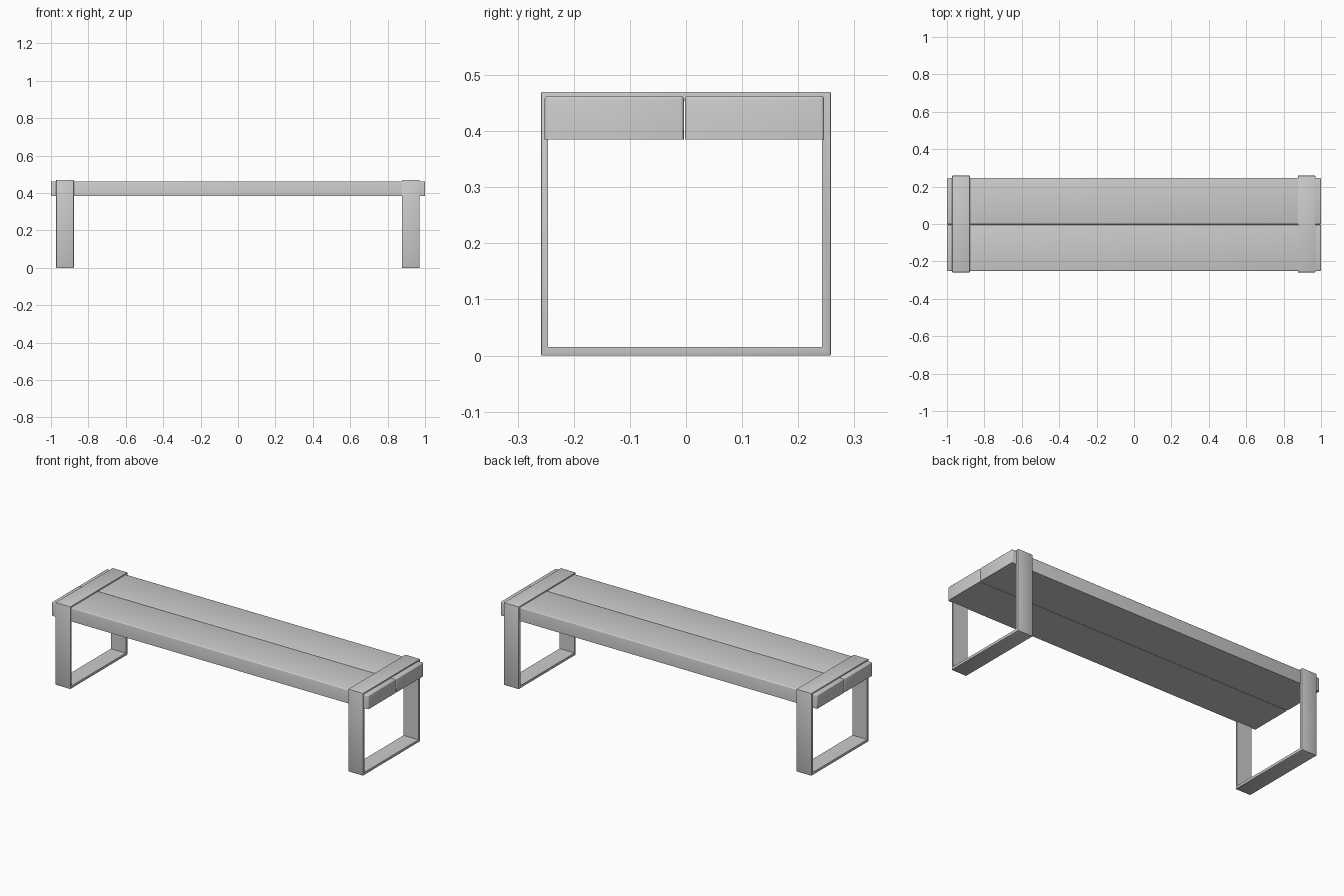
import bpy, bmesh

if "Cube" in bpy.data.objects:
    bpy.data.objects.remove(bpy.data.objects["Cube"])


def finish(bm, name):
    bmesh.ops.recalc_face_normals(bm, faces=bm.faces[:])
    me = bpy.data.meshes.new(name)
    bm.to_mesh(me)
    bm.free()
    ob = bpy.data.objects.new(name, me)
    bpy.context.collection.objects.link(ob)
    bpy.context.view_layer.objects.active = ob
    ob.select_set(True)
    bpy.ops.object.shade_smooth_by_angle()
    ob.select_set(False)
    return ob


def plank(name, y0, y1, z0=0.385, z1=0.463):
    bm = bmesh.new()
    bmesh.ops.create_cube(bm, size=1)
    for v in bm.verts:
        v.co.x *= 2
        v.co.y = y0 if v.co.y < 0 else y1
        v.co.z = z0 if v.co.z < 0 else z1
    # round every edge except the flat underside
    edges = [e for e in bm.edges if max(v.co.z for v in e.verts) > z0 + 0.01]
    bmesh.ops.bevel(bm, geom=edges, offset=0.006, segments=3, profile=0.5, affect='EDGES')
    return finish(bm, name)


def loop_leg(name, x0, x1):
    # closed rectangular strap: outer and inner loops joined at both sides
    outer = [(-0.258, 0), (0.258, 0), (0.258, 0.47), (-0.258, 0.47)]
    inner = [(-0.246, 0.015), (0.242, 0.015), (0.242, 0.455), (-0.246, 0.455)]
    bm = bmesh.new()
    rings = [[bm.verts.new((x, y, z)) for y, z in pts]
             for x, pts in ((x0, outer), (x1, outer), (x1, inner), (x0, inner))]
    for k in range(4):
        a, b = rings[k], rings[(k + 1) % 4]
        for i in range(4):
            j = (i + 1) % 4
            bm.faces.new((a[i], a[j], b[j], b[i]))
    edges = [e for e in bm.edges
             if all(abs(v.co.y) > 0.25 or v.co.z in (0, 0.47) for v in e.verts)
             and e.calc_length() > 0.05]
    bmesh.ops.bevel(bm, geom=edges, offset=0.002, segments=2, profile=0.5, affect='EDGES')
    return finish(bm, name)


# Seat: two long boards side by side
plank("front_seat_board", -0.252, -0.004)
plank("back_seat_board", -0.002, 0.246)

# Legs: a flat strap frame wrapped around each end
loop_leg("left_leg_frame", -0.972, -0.878)
loop_leg("right_leg_frame", 0.876, 0.97)
